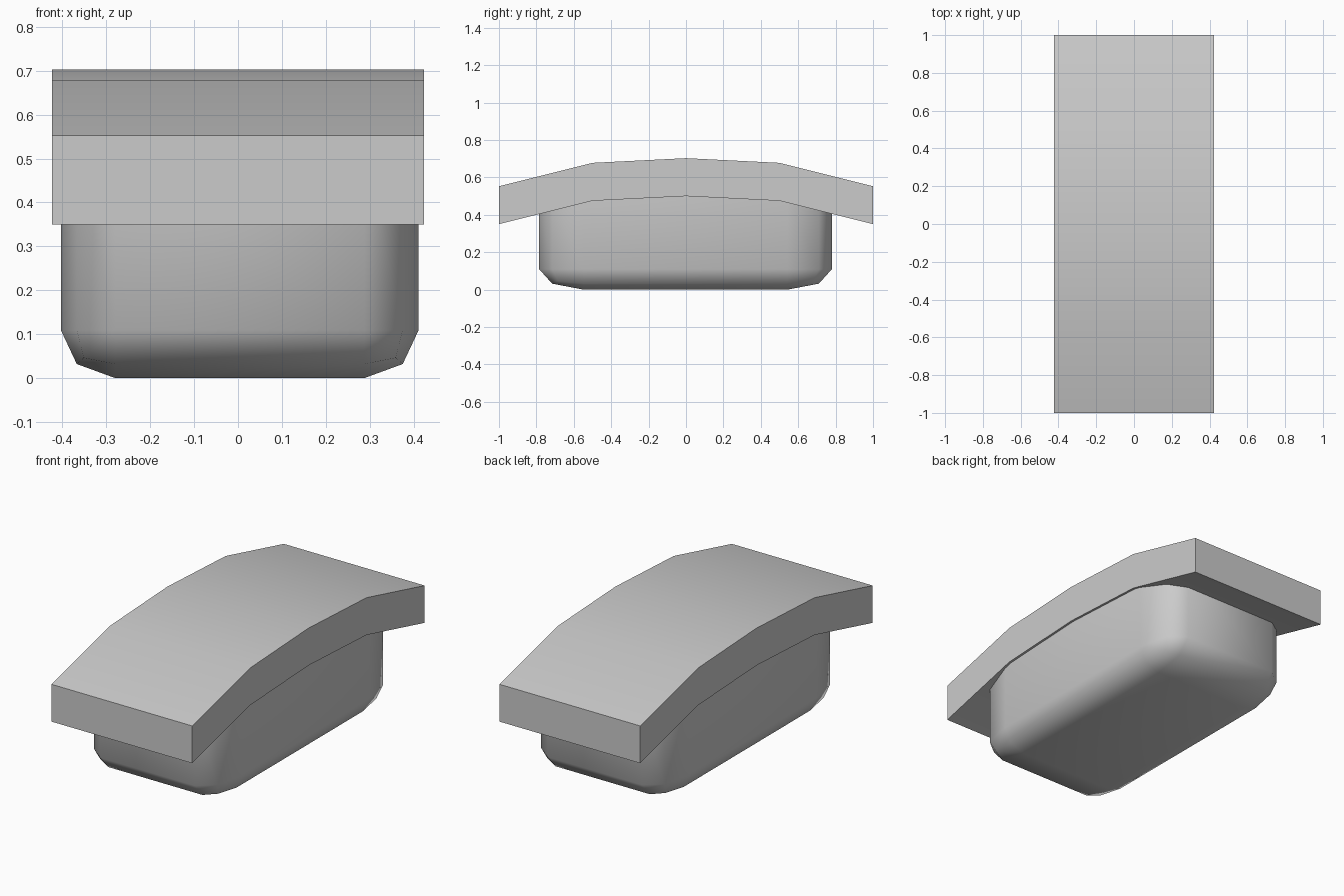
import bpy, bmesh
from mathutils import Vector
from math import radians

if "Cube" in bpy.data.objects:
    bpy.data.objects.remove(bpy.data.objects["Cube"])


def finish(bm, name, angle):
    bmesh.ops.recalc_face_normals(bm, faces=bm.faces)
    mesh = bpy.data.meshes.new(name)
    bm.to_mesh(mesh)
    bm.free()
    obj = bpy.data.objects.new(name, mesh)
    bpy.context.collection.objects.link(obj)
    bpy.ops.object.select_all(action='DESELECT')
    bpy.context.view_layer.objects.active = obj
    obj.select_set(True)
    bpy.ops.object.shade_smooth_by_angle(angle=radians(angle))
    return obj


# Arched top plate: faceted arch swept across x
arch = [(-1, 0.35), (-0.5, 0.475), (0, 0.5), (0.5, 0.475), (1, 0.35)]
half_width, thickness = 0.424, 0.203
bm = bmesh.new()
rings = [[bm.verts.new((x, y, z + h)) for x, h in
          ((-half_width, 0), (half_width, 0),
           (half_width, thickness), (-half_width, thickness))]
         for y, z in arch]
for a, b in zip(rings, rings[1:]):
    for i in range(4):
        j = (i + 1) % 4
        bm.faces.new((a[i], a[j], b[j], b[i]))
bm.faces.new(rings[0])
bm.faces.new(rings[-1])
finish(bm, "top_plate", 30)

# Rounded body: bevelled cube stretched to size, its top cut off inside the plate
bm = bmesh.new()
bmesh.ops.create_cube(bm, size=1)
bmesh.ops.bevel(bm, geom=bm.edges[:], offset=0.152, offset_type='OFFSET',
                segments=2, profile=0.5, affect='EDGES')
bmesh.ops.scale(bm, vec=(0.815, 1.565, 0.72), verts=bm.verts)
bmesh.ops.translate(bm, vec=(0.004, -0.0025, 0.36), verts=bm.verts)
cut = bmesh.ops.bisect_plane(bm, geom=bm.verts[:] + bm.edges[:] + bm.faces[:],
                             plane_co=Vector((0, 0, 0.51)), plane_no=Vector((0, 0, 1)),
                             clear_outer=True)
rim = [e for e in cut["geom_cut"] if isinstance(e, bmesh.types.BMEdge)]
bmesh.ops.contextual_create(bm, geom=rim)
finish(bm, "rounded_body", 60)
